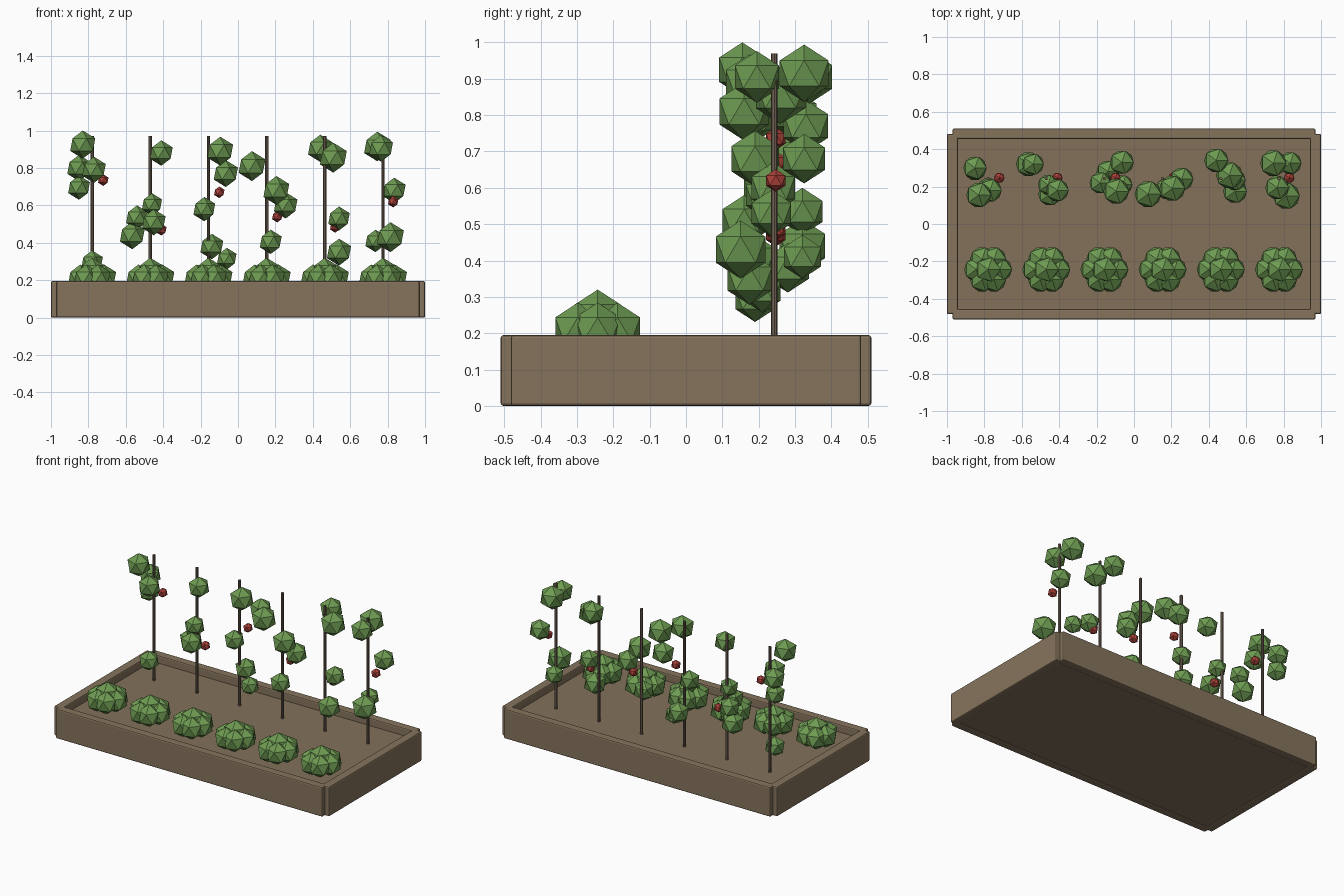
import bpy, math
from mathutils import Vector

cube = bpy.data.objects.get("Cube")
if cube:
    bpy.data.objects.remove(cube, do_unlink=True)


def material(name, rgb):
    mat = bpy.data.materials.new(name)
    mat.use_nodes = True
    color = (*rgb, 1)
    mat.diffuse_color = color
    shader = next(n for n in mat.node_tree.nodes if n.type == 'BSDF_PRINCIPLED')
    shader.inputs["Base Color"].default_value = color
    return mat


WOOD = material("weathered_wood", (.24, .175, .11))
SOIL = material("soil_brown", (.23, .165, .105))
STAKE = material("stake_brown", (.17, .125, .09))
LEAF = material("leaf_green", (.155, .33, .085))
FRUIT = material("fruit_red", (.42, .055, .042))


def finish(name, mat):
    obj = bpy.context.object
    obj.name = name
    obj.data.materials.append(mat)
    return obj


def box(name, low, high, mat, bevel=0):
    low, high = Vector(low), Vector(high)
    bpy.ops.mesh.primitive_cube_add(size=1, location=(low + high) / 2)
    obj = finish(name, mat)
    obj.scale = high - low
    bpy.ops.object.transform_apply(location=False, rotation=False, scale=True)
    if bevel:
        mod = obj.modifiers.new("soft_edges", 'BEVEL')
        mod.width = bevel
        mod.segments = 2
    return obj


def ball(name, center, radius, mat):
    bpy.ops.mesh.primitive_ico_sphere_add(subdivisions=1, radius=radius, location=center)
    return finish(name, mat)


# Raised bed: long boards, short boards and soil
TOP = .195
SOIL_TOP = .145
for side, name in ((-1, "front"), (1, "back")):
    ys = sorted((side * .455, side * .51))
    box(name + "_board", (-.97, ys[0], 0), (.97, ys[1], TOP), WOOD, .008)
for side, name in ((-1, "right"), (1, "left")):
    xs = sorted((side * .942, side))
    box(name + "_board", (xs[0], -.482, 0), (xs[1], .482, TOP), WOOD, .008)
box("soil", (-.95, -.46, .005), (.95, .46, SOIL_TOP), SOIL)

# Climbing plants: leaf balls as (x, y, z, radius), then the fruit as (x, z)
VINES = [
    ([(-.83, .155, .925, .075), (-.85, .3, .8, .07), (-.77, .18, .79, .07),
      (-.85, .29, .695, .065), (-.78, .19, .295, .064)], (-.72, .735)),
    ([(-.41, .18, .88, .068), (-.46, .21, .605, .06), (-.54, .32, .535, .065),
      (-.45, .16, .51, .07), (-.565, .32, .44, .074)], (-.41, .47)),
    ([(-.095, .175, .89, .077), (-.065, .33, .77, .072), (-.18, .22, .58, .065),
      (-.14, .28, .38, .068), (-.06, .21, .315, .058)], (-.1, .67)),
    ([(.075, .16, .81, .08), (.205, .19, .68, .077), (.255, .24, .6, .07),
      (.175, .19, .405, .065)], (.21, .54)),
    ([(.44, .34, .905, .073), (.51, .26, .855, .08), (.54, .235, .53, .064),
      (.54, .175, .35, .072)], (.52, .485)),
    ([(.745, .325, .915, .079), (.765, .195, .905, .071), (.835, .325, .68, .068),
      (.815, .15, .43, .08), (.735, .32, .41, .06)], (.83, .62)),
]
ROW = .243

for i, (leaves, fruit) in enumerate(VINES):
    x = -.78 + .311 * i
    tag = f"_{i + 1}"
    # Stake
    bpy.ops.mesh.primitive_cylinder_add(vertices=8, radius=.009, depth=.97 - .1,
                                        location=(x, ROW, (.97 + .1) / 2))
    finish("stake" + tag, STAKE)
    # Leaves and fruit
    for *center, radius in leaves:
        ball("vine_leaves" + tag, center, radius, LEAF)
    ball("fruit" + tag, (fruit[0], .247, fruit[1]), .031, FRUIT)
    # Low plant: one raised ball ringed by six
    ball("low_plant_heart" + tag, (x, -ROW, .245), .075, LEAF)
    for k in range(6):
        a = k * math.pi / 3
        ball("low_plant_leaves" + tag,
             (x + .063 * math.cos(a), -ROW + .063 * math.sin(a), .211), .073, LEAF)
